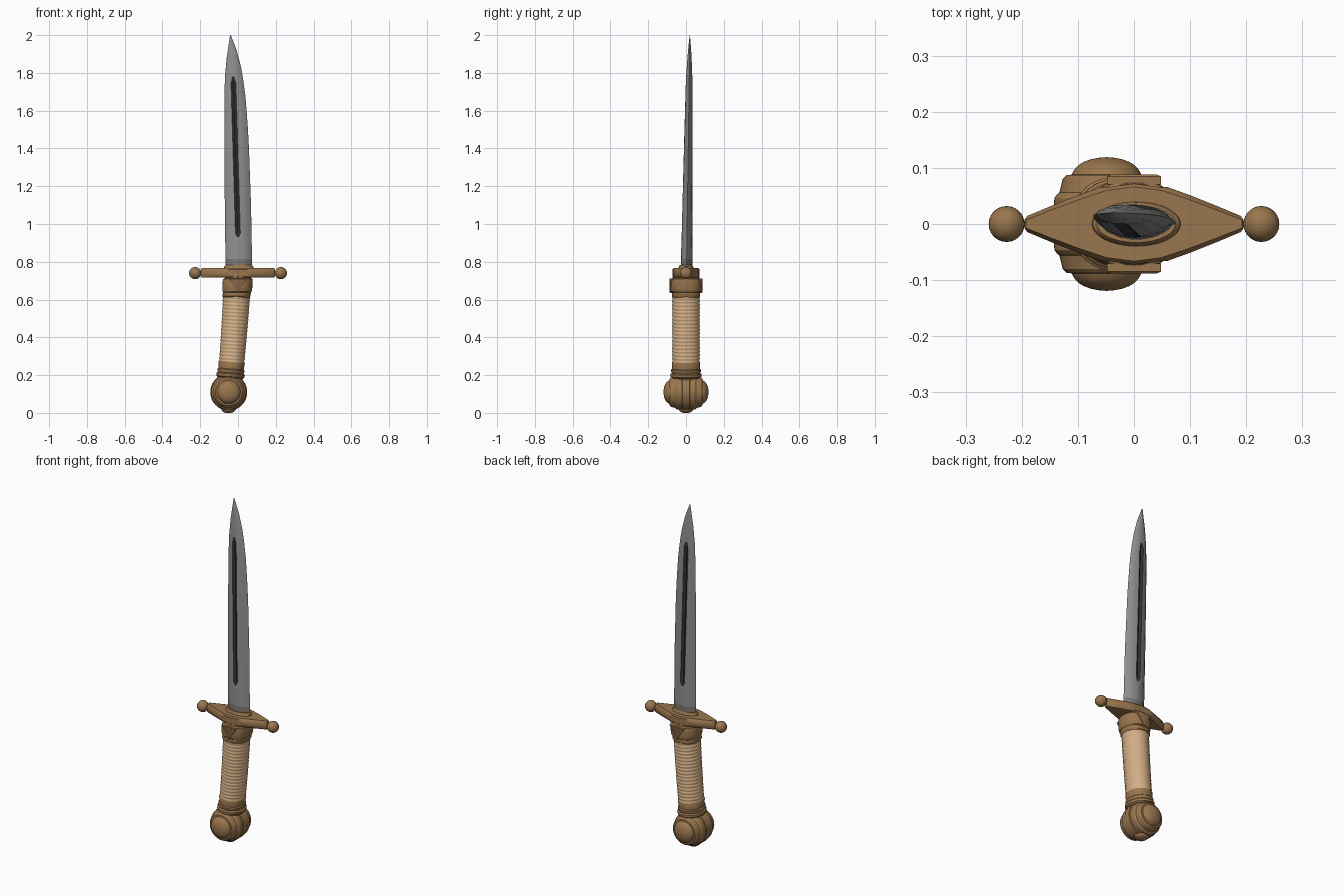
import bpy, bmesh, math
from mathutils import Vector

cube = bpy.data.objects.get("Cube")
if cube:
    bpy.data.objects.remove(cube, do_unlink=True)


def material(name, r, g, b):
    m = bpy.data.materials.new(name)
    m.use_nodes = True
    m.diffuse_color = (r, g, b, 1)
    m.node_tree.nodes["Principled BSDF"].inputs["Base Color"].default_value = (r, g, b, 1)
    return m


BRASS = material("aged_brass", .32, .18, .075)
WRAP = material("tan_wrap", .66, .43, .24)
STEEL = material("steel", .28, .28, .275)
DULL = material("dull_steel", .2, .185, .165)
DARK = material("dark_groove", .03, .032, .032)


def finish(name, bm, mats, angle=35):
    bmesh.ops.recalc_face_normals(bm, faces=bm.faces)
    me = bpy.data.meshes.new(name)
    bm.to_mesh(me)
    bm.free()
    for m in mats:
        me.materials.append(m)
    ob = bpy.data.objects.new(name, me)
    bpy.context.collection.objects.link(ob)
    bpy.ops.object.select_all(action='DESELECT')
    ob.select_set(True)
    bpy.context.view_layer.objects.active = ob
    bpy.ops.object.shade_smooth_by_angle(angle=math.radians(angle))
    return ob


def loft(rings):
    """Skin closed rings of points and cap both ends."""
    bm = bmesh.new()
    rows = [[bm.verts.new(p) for p in ring] for ring in rings]
    n = len(rows[0])
    for a, b in zip(rows, rows[1:]):
        for i in range(n):
            j = (i + 1) % n
            bm.faces.new((a[i], a[j], b[j], b[i]))
    bm.faces.new(rows[0])
    bm.faces.new(rows[-1])
    return bm


def oval(z, cx, rx, ry, slope=0.0, power=2.0, n=40):
    pts = []
    for i in range(n):
        c, s = math.cos(math.tau * i / n), math.sin(math.tau * i / n)
        x = rx * math.copysign(abs(c) ** (2 / power), c)
        y = ry * math.copysign(abs(s) ** (2 / power), s)
        pts.append((cx + x, y, z - slope * x))
    return pts


def lerp(table, t):
    """Piecewise linear lookup, eased with a smooth tangent."""
    for (a, u), (b, v) in zip(table, table[1:]):
        if t <= b:
            return u + (v - u) * max(0, (t - a) / (b - a))
    return table[-1][1]


# Blade: lens section with a sunk groove on each side
LEFT = [(.77, -.066), (1.2, -.071), (1.65, -.073), (1.78, -.069), (1.88, -.06), (2, -.042)]
RIGHT = [(.77, .075), (1.1, .069), (1.4, .058), (1.55, .05), (1.7, .037), (1.82, .019),
         (1.92, -.007), (2, -.038)]
THICK = [(.77, .031), (1.4, .023), (1.75, .018), (1.9, .01), (2, .001)]
levels = [.77, .815, .9, .93, .95, 1.1, 1.25, 1.4, 1.5, 1.6, 1.68, 1.75, 1.78, 1.83, 1.88, 1.92, 1.96, 2]


def blade_ring(z):
    l, r, t = (lerp(k, z) for k in (LEFT, RIGHT, THICK))
    cy = .003 + (z - .77) * .014
    mid = lerp([(.77, .005), (.93, 0), (1.78, -.025), (2, -.04)], z)
    w = min(.013 if .94 < z < 1.76 else .007, (r - l) / 8)
    depth = .009 if .94 < z < 1.76 else 0
    cols = [l, l + (mid - w - l) * .3, l + (mid - w - l) * .65, mid - w, mid, mid + w,
            r + (mid + w - r) * .65, r + (mid + w - r) * .3, r]

    def height(x):
        u = (2 * x - l - r) / (r - l)
        return t * max(0, 1 - u * u) ** .75
    front = [(x, cy - height(x) + (depth if i == 4 else 0), z) for i, x in enumerate(cols)]
    back = [(x, cy + height(x) - (depth if i == 4 else 0), z) for i, x in enumerate(cols)]
    return front + back[-2:0:-1]


bm = loft([blade_ring(z) for z in levels])
bm.faces.ensure_lookup_table()
n = 16
for k in range(len(levels) - 1):
    for i in range(n):
        f = bm.faces[k * n + i]
        if levels[k + 1] < .82:
            f.material_index = 1
        elif i in (3, 4, 11, 12) and .92 < levels[k] < 1.77:
            f.material_index = 2
finish("blade", bm, [STEEL, DULL, DARK], 30)

# Socket where the blade enters the guard
finish("blade_socket", loft([oval(.755, .004, .08, .042), oval(.775, .004, .078, .038),
                             oval(.782, .004, .07, .033)]), [BRASS])

# Cross guard: leaf-shaped plate with softened rims and sunk side panels
half = [(-.195, .008), (-.145, .029), (-.1, .047), (-.05, .065), (0, .072),
        (.05, .065), (.1, .047), (.145, .029), (.195, .008)]


def guard_ring(z, k):
    pts = half + [(x, -y) for x, y in reversed(half)]
    return [(x * (.985 if k < 1 else 1), y * k, z) for x, y in pts]


bm = loft([guard_ring(.717, .92), guard_ring(.723, 1), guard_ring(.76, 1), guard_ring(.767, .92)])
bm.normal_update()
sides = [f for f in bm.faces if abs(f.normal.z) < .1 and .05 < abs(f.calc_center_median().x) < .17]
bmesh.ops.inset_region(bm, faces=sides, thickness=.007, depth=-.004, use_even_offset=True)
finish("cross_guard", bm, [BRASS])

# Ball finials on the guard ends
for side, label in ((1, "left"), (-1, "right")):
    bm = bmesh.new()
    bmesh.ops.create_uvsphere(bm, u_segments=28, v_segments=16, radius=.032)
    bmesh.ops.translate(bm, vec=(side * .227, 0, .74), verts=bm.verts)
    finish(label + "_guard_ball", bm, [BRASS])

# Upper collar below the guard
finish("upper_collar", loft([oval(z, cx, rx, ry, 0, 2.3) for z, cx, rx, ry in (
    (.612, -.008, .07, .07), (.618, -.008, .074, .075), (.638, -.006, .074, .075),
    (.642, -.005, .077, .08), (.655, -.004, .079, .083), (.695, -.002, .08, .083),
    (.708, 0, .078, .079), (.713, 0, .07, .072), (.725, 0, .068, .068))]), [BRASS])

# Pointed ornament on both faces of the collar
for side, label in ((-1, "front"), (1, "back")):
    tri = [(-.048, .712), (.048, .712), (0, .635)]
    bm = loft([[(x * k, side * y, .69 + (z - .69) * k) for x, z in tri]
               for y, k in ((.07, 1), (.085, 1), (.088, .85))])
    finish(label + "_collar_point", bm, [BRASS])


# Wrapped grip: ripples along a gently leaning axis
def grip_axis(z):
    t = (z - .26) / .36
    return -.034 + .026 * t + .006 * t * (1 - t)


rings = []
turns = 19
for i in range(turns * 4 + 1):
    z = .26 + .36 * i / (turns * 4)
    bulge = .0035 * abs(math.sin(math.pi * i / 4)) - .003
    rx = .067 + .005 * (z - .26) / .36 + bulge
    rings.append(oval(z, grip_axis(z), rx, .073 + bulge, .06))
finish("grip_wrap", loft(rings), [WRAP], 60)

# Lower collar and neck rings above the pommel
finish("lower_collar", loft([oval(z, cx, rx, ry, .08) for z, cx, rx, ry in (
    (.15, -.045, .062, .066), (.185, -.041, .066, .072), (.192, -.041, .074, .082),
    (.206, -.039, .075, .083), (.212, -.039, .068, .075), (.218, -.038, .071, .079),
    (.228, -.037, .071, .079), (.233, -.037, .067, .073), (.266, -.034, .07, .075),
    (.272, -.033, .067, .072))]), [BRASS])

# Wheel pommel turned about the y axis, with a dome on each face
side_profile = [(.018, .098), (.021, .094), (.046, .093), (.052, .089), (.056, .084),
                (.08, .078), (.087, .071), (.088, .062)]
side_profile += [(.086 + .033 * math.sin(a), .061 * math.cos(a))
                 for a in (math.radians(d) for d in range(10, 90, 13))]
side_profile.append((.119, .002))
profile = [(-y, r) for y, r in reversed(side_profile)] + side_profile
finish("pommel", loft([[(-.049 + r * math.cos(math.tau * i / 40), y,
                         .11 + r * math.sin(math.tau * i / 40)) for i in range(40)]
                       for y, r in profile]), [BRASS], 30)

# Small button under the pommel
finish("pommel_button", loft([oval(z, -.05, r, r) for z, r in (
    (0, .014), (.004, .026), (.012, .036), (.03, .042))]), [BRASS])
